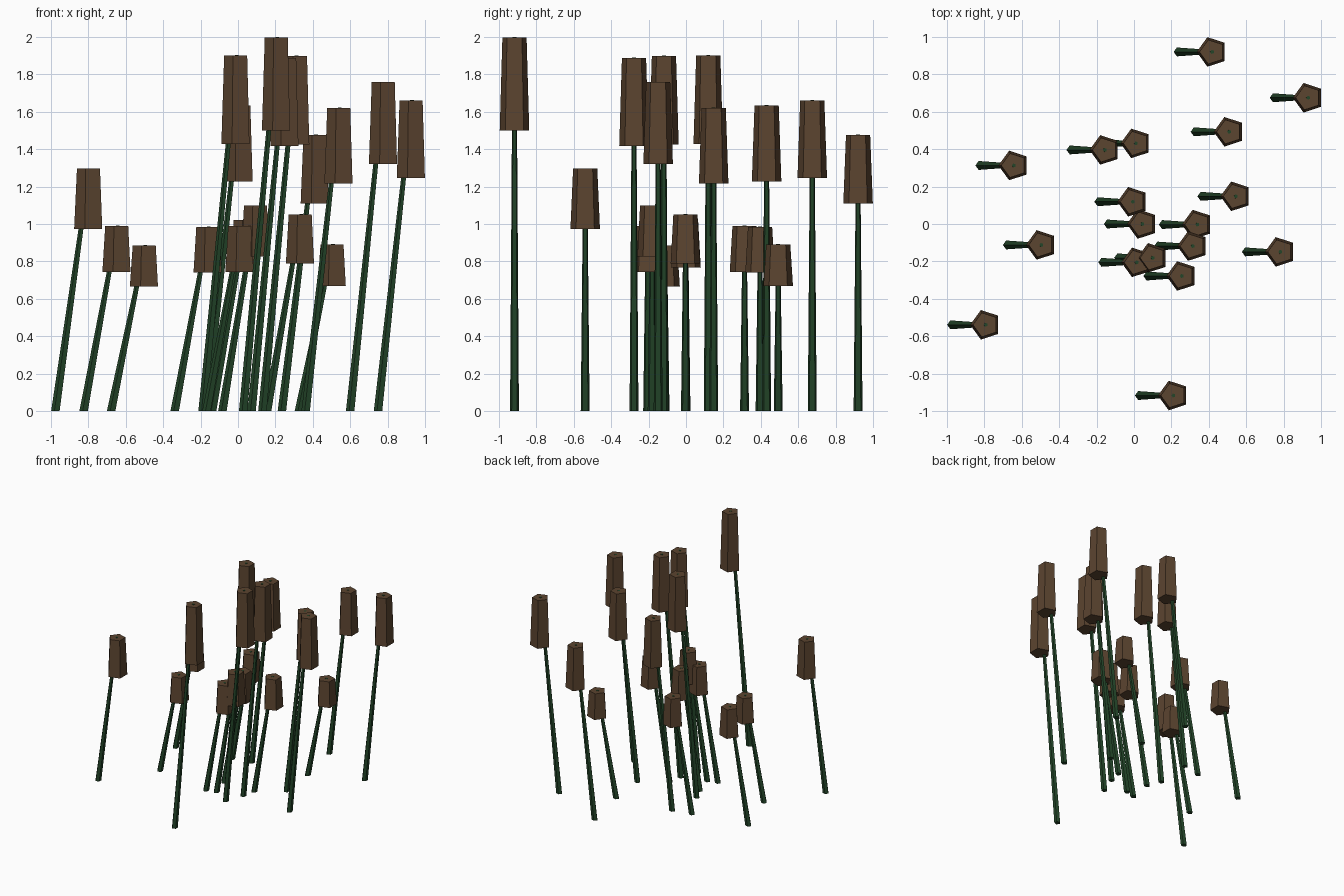
import bpy, bmesh, math

if "Cube" in bpy.data.objects:
    bpy.data.objects.remove(bpy.data.objects["Cube"])


def material(name, rgb):
    m = bpy.data.materials.new(name)
    m.diffuse_color = (*rgb, 1)
    m.use_nodes = True
    m.node_tree.nodes["Principled BSDF"].inputs["Base Color"].default_value = m.diffuse_color
    return m


GREEN = material("dark green", (0.017, 0.06, 0.022))
BROWN = material("reed brown", (0.105, 0.058, 0.029))


def prism(name, low, r_low, high, r_high, mat):
    """Closed five-sided tapered tube with level ends and a corner towards -x."""
    bm = bmesh.new()
    rings = []
    for (x, y, z), r in ((low, r_low), (high, r_high)):
        rings.append([bm.verts.new((x - r * math.cos(a), y - r * math.sin(a), z))
                      for a in (i * math.tau / 5 for i in range(5))])
    a, b = rings
    for i in range(5):
        j = (i + 1) % 5
        bm.faces.new((a[i], a[j], b[j], b[i]))
    bm.faces.new(a[::-1])
    bm.faces.new(b)
    bmesh.ops.recalc_face_normals(bm, faces=bm.faces)
    mesh = bpy.data.meshes.new(name)
    bm.to_mesh(mesh)
    bm.free()
    mesh.materials.append(mat)
    obj = bpy.data.objects.new(name, mesh)
    bpy.context.collection.objects.link(obj)


# Head centre x, y and total height of each reed
REEDS = [
    (0.418, 0.92, 1.478), (0.932, 0.675, 1.663), (0.509, 0.493, 0.893),
    (0.011, 0.431, 1.636), (-0.155, 0.396, 0.986), (-0.642, 0.313, 0.992),
    (-0.006, 0.119, 1.904), (0.545, 0.148, 1.623), (0.045, 0.0, 1.024),
    (0.339, -0.003, 1.053), (-0.495, -0.112, 0.888), (0.314, -0.118, 1.9),
    (0.783, -0.149, 1.76), (0.015, -0.205, 0.99), (0.1, -0.181, 1.1),
    (0.256, -0.278, 1.889), (-0.793, -0.539, 1.298), (0.211, -0.917, 2.0),
]
LEAN = 0.181

for x, y, h in REEDS:
    # leaning stem running up through the head
    prism("reed_stem", (x - LEAN, y, 0), 0.025, (x, y, h), 0.011, GREEN)
    # upright seed head on the top quarter
    prism("seed_head", (x, y, 0.75 * h), 0.083, (x, y, h - 0.002), 0.068, BROWN)
